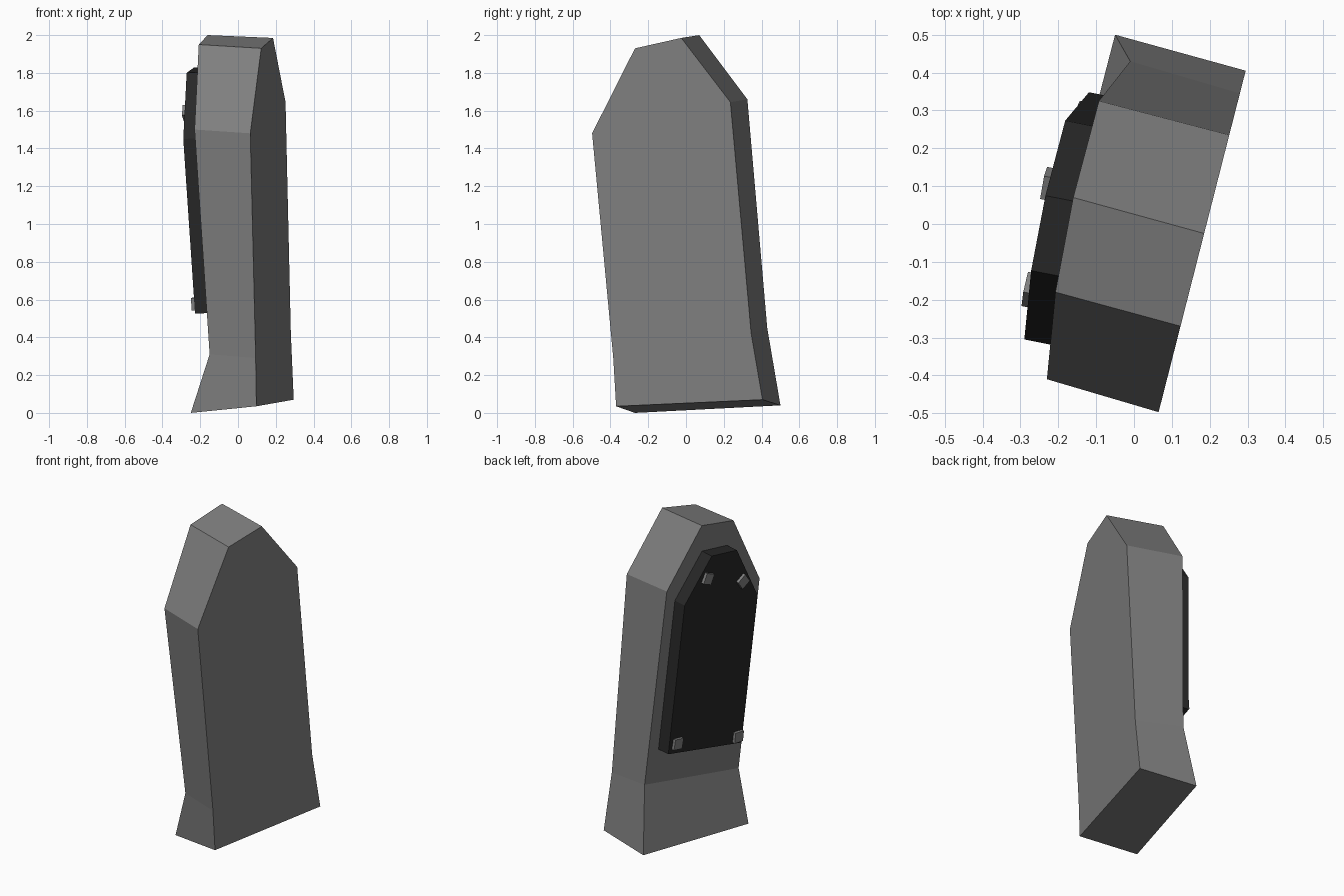
import bpy, bmesh, math
from mathutils import Vector

if "Cube" in bpy.data.objects:
    bpy.data.objects.remove(bpy.data.objects["Cube"])


def material(name, value):
    m = bpy.data.materials.new(name)
    m.diffuse_color = (value, value, value, 1)
    m.use_nodes = True
    m.node_tree.nodes["Principled BSDF"].inputs["Base Color"].default_value = m.diffuse_color
    return m


STONE = material("stone grey", 0.21)
PLATE = material("dark plate", 0.021)
BOLT = material("bolt grey", 0.22)


def right_plane(y):
    return 0.065 + 0.255 * (y + 0.497)


def left_plane(y, z, out=0.0):
    return -0.072 - out + 0.198 * y - 0.0513 * z


OUT = Vector((-1, 0.198, -0.0513)).normalized()


def loft(name, loop_a, loop_b, mat, cap_a=None):
    """Join two matching loops with side faces and caps."""
    bm = bmesh.new()
    a = [bm.verts.new(p) for p in loop_a]
    b = [bm.verts.new(p) for p in loop_b]
    n = len(a)
    for i in range(n):
        j = (i + 1) % n
        bm.faces.new((a[i], a[j], b[j], b[i]))
    for cap in (cap_a or [range(n)]):
        bm.faces.new([a[i] for i in cap])
    bm.faces.new(b)
    bmesh.ops.recalc_face_normals(bm, faces=bm.faces)
    me = bpy.data.meshes.new(name)
    bm.to_mesh(me)
    bm.free()
    me.materials.append(mat)
    ob = bpy.data.objects.new(name, me)
    bpy.context.collection.objects.link(ob)
    return ob


# Leaning stone slab: profiles (y, z) of its two broad sides
right = [(-0.37, 0.035), (-0.385, 0.29), (-0.497, 1.48), (-0.27, 1.93),
         (-0.025, 1.985), (0.235, 1.645), (0.345, 0.42), (0.405, 0.07)]
left = [(-0.314, 0.31), (-0.41, 1.5), (-0.18, 1.95),
        (0.07, 2.0), (0.325, 1.66), (0.43, 0.45)]
right_loop = [(right_plane(y), y, z) for y, z in right]
left_loop = ([(-0.25, -0.27, 0.0)] + [(left_plane(y, z), y, z) for y, z in left]
             + [(-0.05, 0.5, 0.04)])
# the left side folds outwards at the foot
loft("stone_slab", left_loop, right_loop, STONE, [(0, 1, 6, 7), range(1, 7)])

# Dark plate mounted on the left side
outline = [(-0.23, 0.525), (-0.305, 1.45), (-0.123, 1.80),
           (0.075, 1.828), (0.273, 1.575), (0.348, 0.642)]
outer = [Vector((left_plane(y, z, 0.083), y, z)) for y, z in outline]
loft("side_plate", outer, [p - OUT * 0.09 for p in outer], PLATE)

# Four square bolts in the plate corners: y, z, turn
for k, (y, z, turn) in enumerate([(0.105, 1.696, 22), (-0.175, 1.585, -35),
                                  (0.285, 0.692, 8), (-0.195, 0.578, 4)]):
    loop = []
    for q in range(4):
        ang = math.radians(45 + 90 * q + turn)
        py, pz = y + 0.046 * math.cos(ang), z + 0.046 * math.sin(ang)
        loop.append(Vector((left_plane(py, pz, 0.083), py, pz)))
    loft(f"plate_bolt_{k + 1}", [p + OUT * 0.018 for p in loop],
         [p - OUT * 0.02 for p in loop], BOLT)
